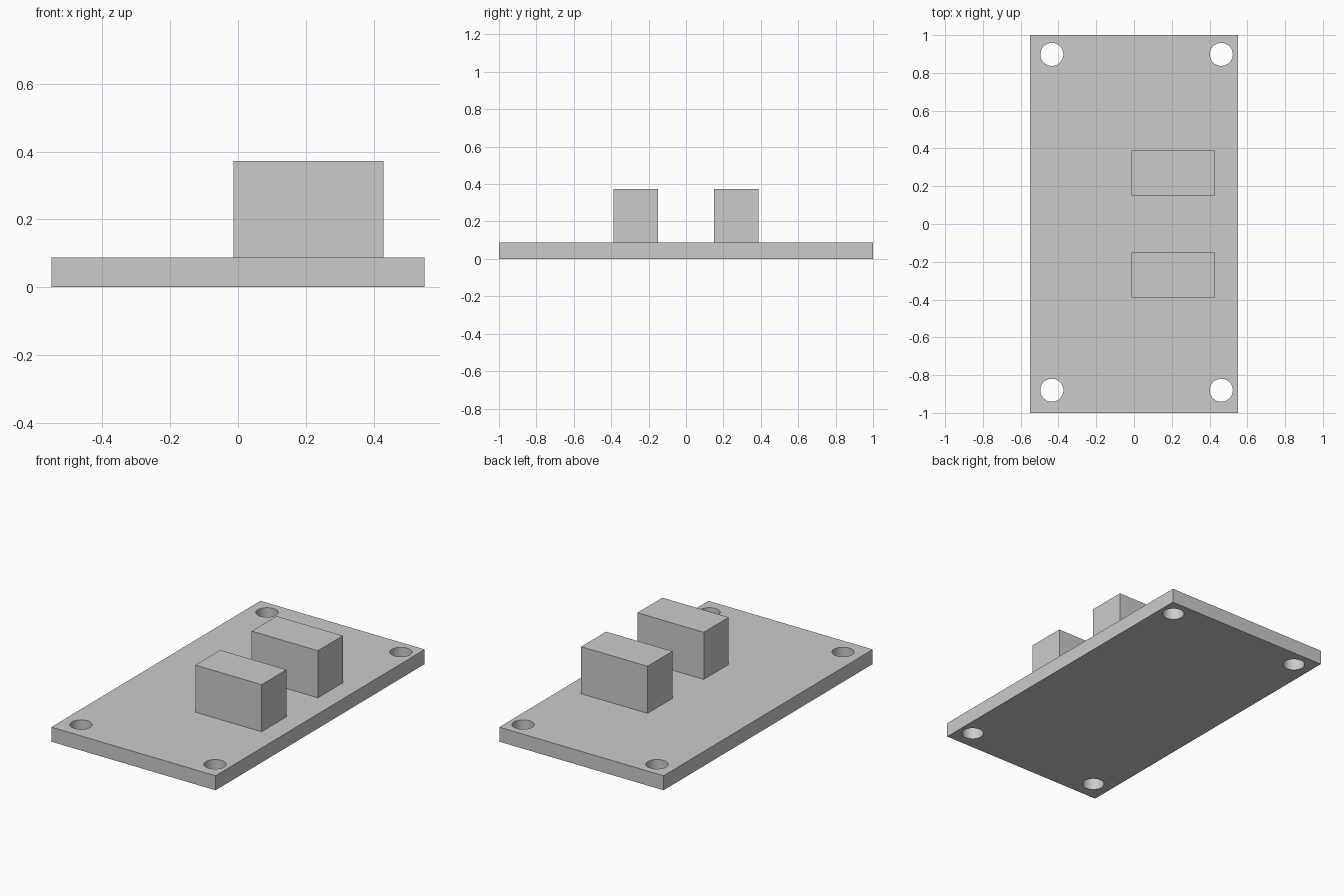
import bpy
import bmesh
import math
from mathutils import Matrix

cube = bpy.data.objects.get("Cube")
if cube:
    bpy.data.objects.remove(cube, do_unlink=True)

# Single grey finish
GREY = (0.6, 0.6, 0.6, 1.0)
grey = bpy.data.materials.new("plain_grey")
grey.use_nodes = True
grey.diffuse_color = GREY
grey.node_tree.nodes["Principled BSDF"].inputs["Base Color"].default_value = GREY

PLATE_TOP = 0.088
BLOCK_TOP = 0.373


def make_object(name, bm):
    mesh = bpy.data.meshes.new(name)
    bm.to_mesh(mesh)
    bm.free()
    mesh.materials.append(grey)
    obj = bpy.data.objects.new(name, mesh)
    bpy.context.scene.collection.objects.link(obj)
    return obj


def box(name, x, y, z):
    """Box spanning the given (min, max) range on each axis."""
    bm = bmesh.new()
    bmesh.ops.create_cube(bm, size=1)
    spans = (x, y, z)
    bmesh.ops.scale(bm, vec=[b - a for a, b in spans], verts=bm.verts)
    bmesh.ops.translate(bm, vec=[(a + b) / 2 for a, b in spans], verts=bm.verts)
    return make_object(name, bm)


# Base plate
plate = box("base_plate", (-0.55, 0.55), (-1, 1), (0, PLATE_TOP))

# Corner screw holes, drilled through the plate
bm = bmesh.new()
for x in (-0.435, 0.462):
    for y in (-0.88, 0.898):
        bmesh.ops.create_cone(bm, cap_ends=True, segments=48, radius1=0.061,
                              radius2=0.061, depth=0.4,
                              matrix=Matrix.Translation((x, y, PLATE_TOP / 2)))
drills = make_object("hole_cutter", bm)
drills.hide_render = True
drills.hide_viewport = True
drills.display_type = 'WIRE'

cut = plate.modifiers.new("screw_holes", 'BOOLEAN')
cut.operation = 'DIFFERENCE'
cut.solver = 'EXACT'
cut.object = drills

# Bake the holes so the cutter can go, then smooth the hole walls
graph = bpy.context.evaluated_depsgraph_get()
drilled = bpy.data.meshes.new_from_object(plate.evaluated_get(graph))
plate.modifiers.clear()
plate.data = drilled
bpy.data.objects.remove(drills, do_unlink=True)
bpy.context.view_layer.objects.active = plate
plate.select_set(True)
bpy.ops.object.shade_smooth_by_angle(angle=math.radians(30))

# Pair of upright blocks
for name, y in (("front_block", (-0.388, -0.15)), ("back_block", (0.15, 0.388))):
    box(name, (-0.014, 0.43), y, (PLATE_TOP, BLOCK_TOP))
